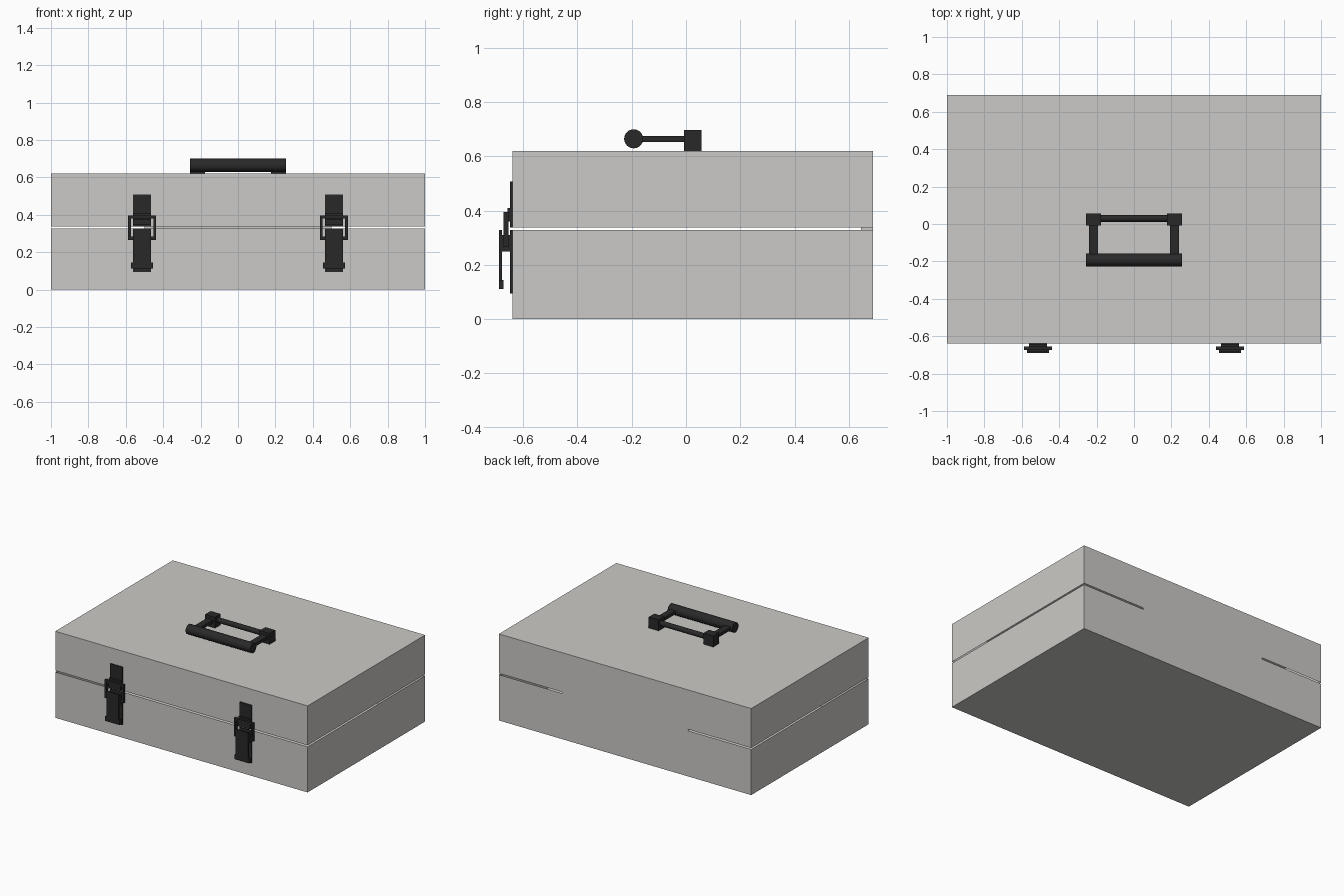
import bpy, bmesh, math
from mathutils import Matrix

if "Cube" in bpy.data.objects:
    bpy.data.objects.remove(bpy.data.objects["Cube"])


def material(name, rgb):
    m = bpy.data.materials.new(name)
    m.diffuse_color = (*rgb, 1.0)
    m.use_nodes = True
    m.node_tree.nodes["Principled BSDF"].inputs["Base Color"].default_value = m.diffuse_color
    return m


GREY = material("light grey shell", (0.60, 0.59, 0.57))
BLACK = material("black fittings", (0.022, 0.022, 0.022))


def finish(name, bm, mat):
    bmesh.ops.recalc_face_normals(bm, faces=bm.faces)
    me = bpy.data.meshes.new(name)
    bm.to_mesh(me)
    bm.free()
    me.materials.append(mat)
    ob = bpy.data.objects.new(name, me)
    bpy.context.collection.objects.link(ob)
    return ob


def add_box(bm, x, y, z):
    """Box from (min, max) ranges."""
    size = [r[1] - r[0] for r in (x, y, z)]
    mid = [(r[0] + r[1]) / 2 for r in (x, y, z)]
    mtx = Matrix.Translation(mid) @ Matrix.Diagonal((*size, 1))
    return bmesh.ops.create_cube(bm, size=1, matrix=mtx)["verts"]


def boxes(name, mat, ranges):
    bm = bmesh.new()
    for r in ranges:
        add_box(bm, *r)
    return finish(name, bm, mat)


def rod(name, mat, half, y, z, radius):
    """Smooth cylinder lying along x."""
    bm = bmesh.new()
    mtx = Matrix.Translation((0, y, z)) @ Matrix.Rotation(math.pi / 2, 4, 'Y')
    bmesh.ops.create_cone(bm, cap_ends=True, segments=32, radius1=radius,
                          radius2=radius, depth=2 * half, matrix=mtx)
    for f in bm.faces:
        f.smooth = len(f.verts) == 4
    for e in bm.edges:
        e.smooth = all(len(f.verts) == 4 for f in e.link_faces)
    return finish(name, bm, mat)


def tray(name, z, open_sign):
    """Hollow half of the case, open at the top (+1) or bottom (-1)."""
    wall = 0.045
    bm = bmesh.new()
    add_box(bm, (-1, 1), (-0.64, 0.69), z)
    bm.normal_update()
    face = max(bm.faces, key=lambda f: f.normal.z * open_sign)
    bmesh.ops.inset_region(bm, faces=[face], thickness=wall)
    bmesh.ops.translate(bm, verts=face.verts,
                        vec=(0, 0, -open_sign * (z[1] - z[0] - wall)))
    return finish(name, bm, GREY)


# Case halves with a see-through seam, joined by a hinge strip at the back
SEAM = (0.328, 0.338)
tray("case_base", (0, SEAM[0]), 1)
tray("case_lid", (SEAM[1], 0.62), -1)
boxes("back_hinge", GREY, [((-0.5, 0.5), (0.645, 0.69), SEAM)])

# Carry handle: brackets, arms, pivot rod and grip
for side, s in (("left", -1), ("right", 1)):
    def mx(a, b):
        return tuple(sorted((s * a, s * b)))
    boxes("handle_bracket_" + side, BLACK,
          [(mx(0.177, 0.256), (-0.007, 0.057), (0.62, 0.698))])
    boxes("handle_arm_" + side, BLACK,
          [(mx(0.193, 0.241), (-0.19, 0.01), (0.654, 0.676))])
rod("handle_pivot", BLACK, 0.20, 0.03, 0.665, 0.018)
rod("handle_grip", BLACK, 0.256, -0.193, 0.665, 0.035)

# Two draw latches on the front
for side, cx in (("left", -0.513), ("right", 0.513)):
    def w(h):
        return (cx - h, cx + h)
    # plates and hooks on the lid and base
    boxes("latch_lid_plate_" + side, BLACK, [
        (w(0.048), (-0.648, -0.64), (SEAM[1], 0.508)),
        (w(0.048), (-0.658, -0.648), (0.36, 0.41)),
        (w(0.048), (-0.668, -0.658), (0.345, 0.378)),
    ])
    boxes("latch_base_plate_" + side, BLACK, [
        (w(0.048), (-0.648, -0.64), (0.094, SEAM[0])),
        (w(0.048), (-0.679, -0.648), (0.25, 0.31)),
    ])
    # wire loop around the hooks
    ly = (-0.673, -0.655)
    boxes("latch_loop_" + side, BLACK, [
        (w(0.075), ly, (0.38, 0.396)),
        (w(0.075), ly, (0.266, 0.284)),
        ((cx - 0.075, cx - 0.060), ly, (0.284, 0.38)),
        ((cx + 0.060, cx + 0.075), ly, (0.284, 0.38)),
    ])
    # pull lever with a wider lip at its foot
    boxes("latch_lever_" + side, BLACK, [
        (w(0.048), (-0.69, -0.679), (0.144, 0.328)),
        (w(0.058), (-0.69, -0.672), (0.112, 0.144)),
    ])
